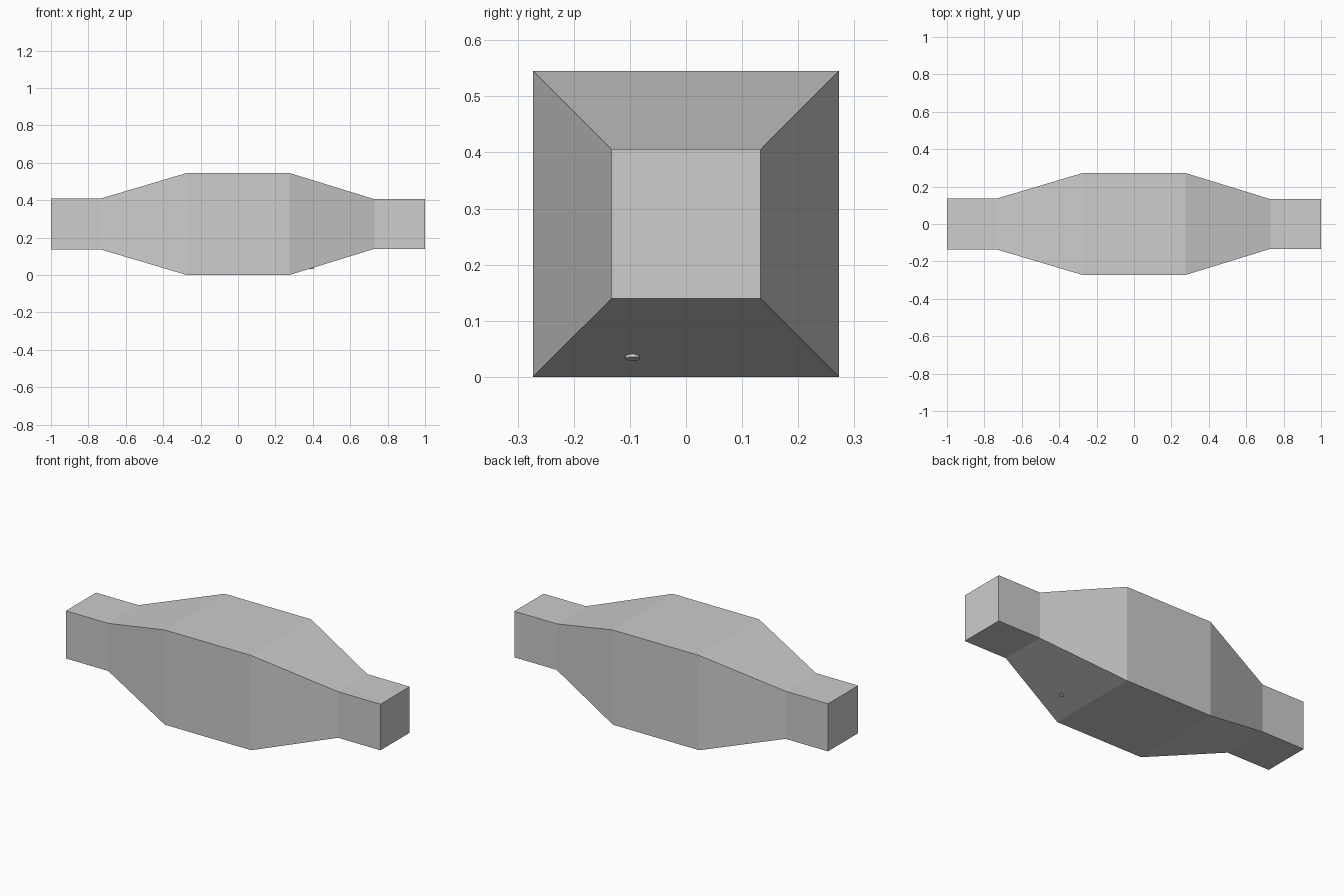
import bpy, bmesh, math
from mathutils import Vector

if "Cube" in bpy.data.objects:
    bpy.data.objects.remove(bpy.data.objects["Cube"])

CENTER_Z = 0.2725
grey = bpy.data.materials.new("light_grey")
grey.diffuse_color = (0.604, 0.604, 0.604, 1)
grey.use_nodes = True
grey.node_tree.nodes["Principled BSDF"].inputs["Base Color"].default_value = grey.diffuse_color


def make_object(name, bm):
    bmesh.ops.recalc_face_normals(bm, faces=bm.faces)
    mesh = bpy.data.meshes.new(name)
    bm.to_mesh(mesh)
    bm.free()
    mesh.materials.append(grey)
    obj = bpy.data.objects.new(name, mesh)
    bpy.context.collection.objects.link(obj)
    return obj


# Duct body: square sections (x, half width) joined along x, capped at both ends
sections = [(-1, 0.137), (-0.73, 0.137), (-0.275, 0.2725),
            (0.275, 0.2725), (0.73, 0.1325), (1, 0.1325)]
bm = bmesh.new()
rings = [[bm.verts.new((x, h * sy, CENTER_Z + h * sz))
          for sy, sz in ((-1, -1), (1, -1), (1, 1), (-1, 1))]
         for x, h in sections]
for a, b in zip(rings, rings[1:]):
    for i in range(4):
        j = (i + 1) % 4
        bm.faces.new((a[i], a[j], b[j], b[i]))
bm.faces.new(rings[0])
bm.faces.new(rings[-1])
make_object("duct_body", bm)

# Small round stud standing out of the lower right slope
run, rise = 0.73 - 0.275, CENTER_Z - 0.1325
normal = Vector((rise, 0, -run)).normalized()
stud_x = 0.395
bm = bmesh.new()
bmesh.ops.create_cone(bm, cap_ends=True, segments=24,
                      radius1=0.0125, radius2=0.0125, depth=0.01)
stud = make_object("drain_stud", bm)
stud.location = Vector((stud_x, -0.095, (stud_x - 0.275) * rise / run))
stud.rotation_euler = normal.to_track_quat('Z', 'Y').to_euler()
bpy.context.view_layer.objects.active = stud
stud.select_set(True)
bpy.ops.object.shade_smooth_by_angle(angle=math.radians(30))
